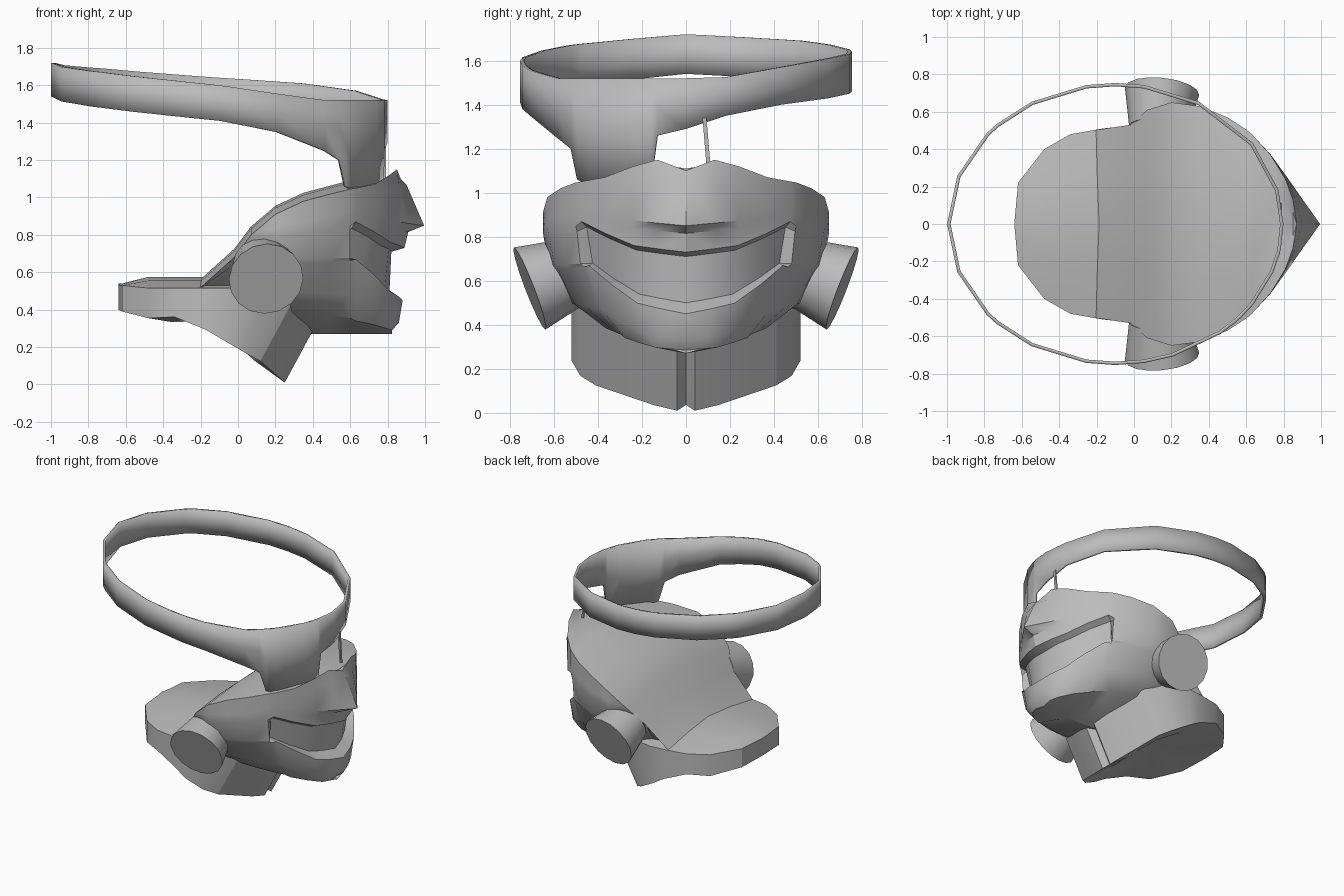
import bpy, bmesh, math
from mathutils import Vector

if "Cube" in bpy.data.objects:
    bpy.data.objects.remove(bpy.data.objects["Cube"])

grey = bpy.data.materials.new("plain_grey")
grey.use_nodes = True
grey.diffuse_color = (0.5, 0.5, 0.5, 1)
grey.node_tree.nodes["Principled BSDF"].inputs["Base Color"].default_value = grey.diffuse_color


def interp(keys, t, k=1):
    """Linear lookup of column k in rows sorted by their first value."""
    if t <= keys[0][0]:
        return keys[0][k]
    for a, b in zip(keys, keys[1:]):
        if t <= b[0]:
            return a[k] + (b[k] - a[k]) * (t - a[0]) / (b[0] - a[0])
    return keys[-1][k]


def finish(name, bm, angle=30):
    bmesh.ops.recalc_face_normals(bm, faces=bm.faces)
    mesh = bpy.data.meshes.new(name)
    bm.to_mesh(mesh)
    bm.free()
    obj = bpy.data.objects.new(name, mesh)
    bpy.context.collection.objects.link(obj)
    mesh.materials.append(grey)
    bpy.ops.object.select_all(action='DESELECT')
    bpy.context.view_layer.objects.active = obj
    obj.select_set(True)
    bpy.ops.object.shade_smooth_by_angle(angle=math.radians(angle))
    return obj


def loft(name, rows, closed=False, mirror=False):
    """Skin a grid of point rows, welding the two halves when mirrored."""
    bm = bmesh.new()
    for side in ((1, -1) if mirror else (1,)):
        grid = [[bm.verts.new((x, y * side, z)) for x, y, z in row] for row in rows]
        for a, b in zip(grid, grid[1:]):
            n = len(a)
            for i in range(n if closed else n - 1):
                j = (i + 1) % n
                bm.faces.new((a[i], a[j], b[j], b[i]))
    bmesh.ops.remove_doubles(bm, verts=bm.verts, dist=0.0005)
    bmesh.ops.dissolve_degenerate(bm, edges=bm.edges, dist=0.0005)
    return finish(name, bm)


# Head: half outline of the rim (x, y, z) from the brow to the nape
rim = [(.87, 0, 1.10), (.85, .13, 1.15), (.81, .24, 1.12), (.73, .37, 1.07),
       (.63, .48, 1.05), (.6, .505, 1.045), (.5, .57, 1.02), (.35, .63, .98),
       (.2, .65, .91), (.07, .61, .80), (-.02, .53, .68), (-.22, .5, .5)]
CORNER, SIDE = 4, 8


def crown_row(f):
    row = []
    for i, (x, y, z) in enumerate(rim):
        bulge = 0 if i == 0 else -.04 if i < 3 else .01 if i == 3 else .045
        row.append((x, y * f, z + bulge * (1 - f * f)))
    return row


def face_row(push, z_front, z_corner, z_side, width, inset=0):
    keys = [(0, z_front), (2, z_front + .22 * (z_corner - z_front)),
            (CORNER, z_corner), (SIDE, z_side)]
    row = []
    for i, (x, y, z) in enumerate(rim):
        fade = max(0, 1 - i / CORNER) ** 3
        cut = inset if i <= CORNER else 0
        height = min(interp(keys, i), z)
        row.append((x + push * fade - cut, y * width * (1 - cut),
                    max(height, .45) if x < 0 else height))
    return row


head_rows = [crown_row(f) for f in (0, .5, 1)] + [
    face_row(.03, 1.07, 1.01, .88, 1),
    face_row(.125, .85, .96, .84, 1),           # nose tip
    face_row(.04, .815, .93, .82, 1),           # under the nose
    face_row(.02, .73, .87, .78, .99),          # upper lip
    face_row(-.01, .71, .845, .76, .98, .04),   # mouth recess
    face_row(.01, .5, .68, .67, .95, .07),
    face_row(.01, .45, .67, .64, .92),          # lower lip
    face_row(-.01, .33, .47, .50, .8),
    face_row(-.06, .285, .34, .40, .58),        # jaw underside
    face_row(-.06, .27, .27, .27, 0)]
loft("head", head_rows, mirror=True)

# Neck collar: slanting lower edge, sloping throat with a centre groove
hem = [(-.64, 0), (-.62, .22), (-.48, .4), (-.34, .48), (-.17, .51), (-.08, .52),
       (.04, .48), (.12, .41), (.17, .28), (.22, .15), (.25, .04), (.22, 0)]
hem_z = [(-.64, .4), (-.54, .35), (-.35, .365), (-.2, .31), (0, .19), (.12, .125), (.25, .01)]


def collar_row(kind):
    row = []
    for x, y in hem:
        low = interp(hem_z, x)
        high = .53 if x < -.5 else .515
        lean = x + max(0, min(1, (x + .1) / .2)) * .54 * (high - low)
        row.append({"floor": (x * .3 - .07, 0, low * .3 + .24),
                    "inner": (x * .6 - .06, y * .6, low * .6 + .12),
                    "hem": (x, y, low),
                    "rim": (lean, y, high),
                    "mid": (lean, y * .5, high + (.04 if x > -.6 else .005)),
                    "centre": (lean, 0, high + (.06 if x > -.6 else .01))}[kind])
    return row


loft("neck_collar", [collar_row(k) for k in
                     ("floor", "inner", "hem", "rim", "mid", "centre")], mirror=True)

# Ear discs: tapered drums tilted down and slightly forward
for side, label in ((1, "left"), (-1, "right")):
    axis = Vector((.1, .93 * side, -.36)).normalized()
    bm = bmesh.new()
    bmesh.ops.create_cone(bm, cap_ends=True, segments=16, radius1=.155, radius2=.2, depth=.22)
    drum = finish(label + "_ear_disc", bm)
    drum.rotation_mode = 'QUATERNION'
    drum.rotation_quaternion = axis.to_track_quat('Z', 'Y')
    drum.location = Vector((.15, .71 * side, .565)) - axis * .11

# Headband: tilted oval hoop, widening into a patch over the right eye
band = [(0, 1.52, 1.29), (14, 1.525, 1.35), (35, 1.57, 1.4), (60, 1.61, 1.43),
        (90, 1.64, 1.46), (135, 1.69, 1.51), (180, 1.72, 1.54), (225, 1.67, 1.48),
        (270, 1.6, 1.41), (290, 1.555, 1.35), (309, 1.52, 1.25), (316, 1.52, 1.2),
        (319, 1.52, 1.06), (325, 1.52, 1.03), (340, 1.52, 1.04), (348, 1.52, 1.08),
        (350, 1.52, 1.26), (360, 1.52, 1.29)]
angles = sorted({k[0] for k in band[:-1]} | {20 * i for i in range(3, 15)})


def band_row(f):
    row = []
    for a in angles:
        t, hi, lo = math.radians(a), interp(band, a, 1), interp(band, a, 2)
        row.append((-.1 + .89 * math.cos(t), .745 * math.sin(t), hi + (lo - hi) * f))
    return row


hoop = loft("headband", [band_row(f) for f in (0, .5, 1)], closed=True)
solid = hoop.modifiers.new("thickness", 'SOLIDIFY')
solid.thickness = .018
solid.offset = 0

# Thin strap hanging from the band to the brow
loft("brow_strap", [[(.78 + dx, y + dy, z) for dx, dy in ((0, 0), (.012, 0), (.012, .018), (0, .018))]
                    for y, z in ((.075, 1.34), (.095, 1.1))], closed=True)
